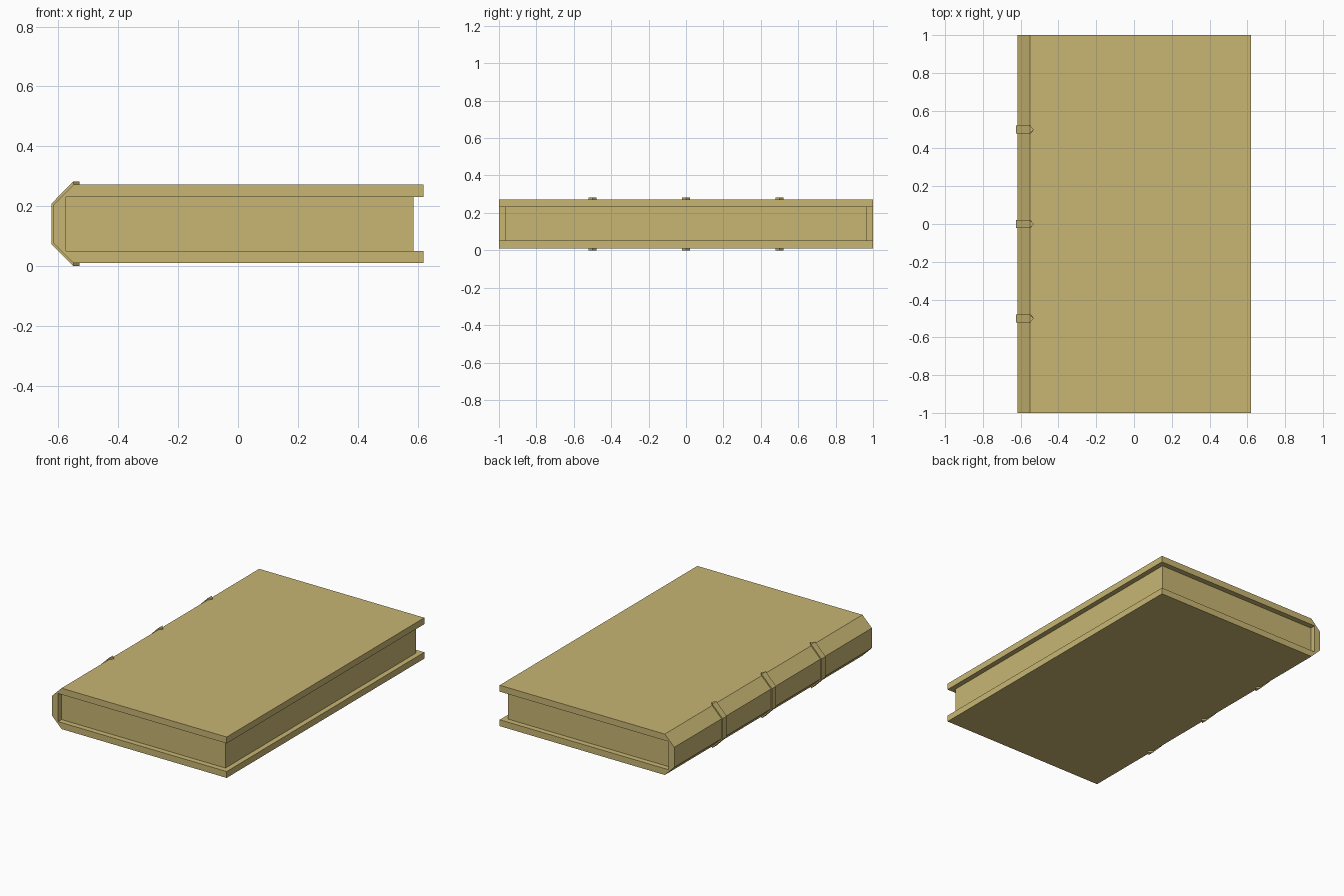
import bpy, bmesh

if "Cube" in bpy.data.objects:
    bpy.data.objects.remove(bpy.data.objects["Cube"])

tan = bpy.data.materials.new("tan")
tan.diffuse_color = (0.578, 0.468, 0.171, 1)
tan.use_nodes = True
tan.node_tree.nodes["Principled BSDF"].inputs["Base Color"].default_value = tan.diffuse_color

ZMID = 0.141


def finish(name, bm):
    bmesh.ops.remove_doubles(bm, verts=bm.verts, dist=1e-5)
    bmesh.ops.recalc_face_normals(bm, faces=bm.faces)
    mesh = bpy.data.meshes.new(name)
    bm.to_mesh(mesh)
    bm.free()
    mesh.materials.append(tan)
    obj = bpy.data.objects.new(name, mesh)
    bpy.context.collection.objects.link(obj)
    return obj


def mirrored(half):
    """Complete an xz outline by reflecting its lower half about the mid height."""
    return half + [(x, 2 * ZMID - z) for x, z in reversed(half)]


def prism(name, outline, half_length):
    bm = bmesh.new()
    face = bm.faces.new([bm.verts.new((x, -half_length, z)) for x, z in outline])
    ext = bmesh.ops.extrude_face_region(bm, geom=[face])
    verts = [g for g in ext["geom"] if isinstance(g, bmesh.types.BMVert)]
    bmesh.ops.translate(bm, verts=verts, vec=(0, 2 * half_length, 0))
    return finish(name, bm)


def strap(name, y, half_width):
    """Thin band wrapped round the spine, tapering to a point at both ends."""
    outer = mirrored([(-0.53, 0.0), (-0.551, 0.0), (-0.624, 0.074)])
    inner = mirrored([(-0.53, 0.01), (-0.55, 0.01), (-0.617, 0.077)])
    widths = [0] + [half_width] * 4 + [0]
    bm = bmesh.new()
    rings = [[bm.verts.new((p[0], y + s * w, p[1])) for p, s in
              ((o, -1), (o, 1), (i, 1), (i, -1))]
             for o, i, w in zip(outer, inner, widths)]
    for a, b in zip(rings, rings[1:]):
        for k in range(4):
            n = (k + 1) % 4
            bm.faces.new((a[k], a[n], b[n], b[k]))
    return finish(name, bm)


# Cover: two boards joined by a chamfered spine
half = [(-0.575, 0.051), (0.62, 0.051), (0.62, 0.01), (-0.55, 0.01), (-0.617, 0.077)]
top = [(x, 2 * ZMID - z) for x, z in reversed(half)]
prism("cover", half + top, 1.0)

# Page block, recessed on three sides
prism("pages", mirrored([(-0.575, 0.051), (0.587, 0.051)])[:2]
      + [(0.587, 2 * ZMID - 0.051), (-0.575, 2 * ZMID - 0.051)], 0.965)

# Spine bands
for i, y in enumerate((-0.5, 0.0, 0.5)):
    strap(f"spine_band_{i + 1}", y, 0.021)
